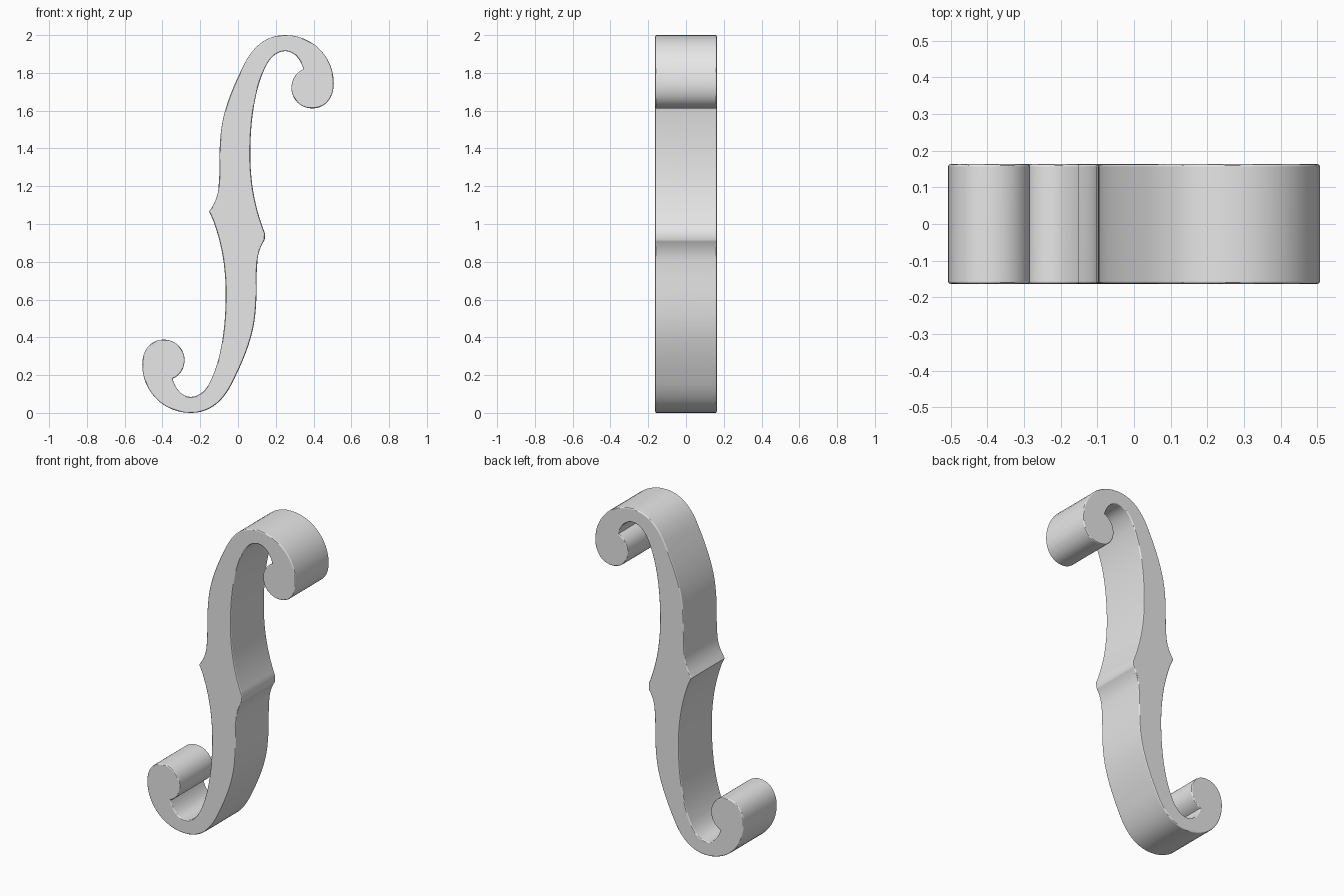
import bpy
import bmesh
from mathutils import Vector
from mathutils.geometry import interpolate_bezier

HALF_DEPTH = 0.163
STEPS = 13

if "Cube" in bpy.data.objects:
    bpy.data.objects.remove(bpy.data.objects["Cube"], do_unlink=True)

# Upper half of the scroll outline: first point, then (handle, handle, end) per curve
START = (-.153, 1.065)
CURVES = [
    ((-.13, 1.1), (-.104, 1.14), (-.102, 1.21)),   # left point to stem
    ((-.095, 1.28), (-.102, 1.37), (-.093, 1.46)),
    ((-.085, 1.58), (-.04, 1.7), (.02, 1.82)),     # outer stem
    ((.07, 1.93), (.14, 2), (.25, 2)),             # crown
    ((.4, 2), (.507, 1.88), (.507, 1.745)),
    ((.507, 1.665), (.46, 1.612), (.394, 1.612)),  # scroll bulb
    ((.33, 1.612), (.283, 1.66), (.283, 1.72)),
    ((.283, 1.775), (.315, 1.805), (.347, 1.82)),  # notch
    ((.33, 1.87), (.3, 1.915), (.251, 1.915)),     # inner hook
    ((.2, 1.915), (.165, 1.875), (.14, 1.82)),
    ((.085, 1.7), (.065, 1.53), (.065, 1.37)),     # inner stem
    ((.065, 1.19), (.1, 1.06), (.143, .95)),       # right point
]


def half_outline():
    """Sample the upper half of the outline as 2D points."""
    points = [Vector(START)]
    for handle_a, handle_b, end in CURVES:
        samples = interpolate_bezier(points[-1], Vector(handle_a),
                                     Vector(handle_b), Vector(end), STEPS)
        points.extend(Vector((s[0], s[1])) for s in samples[1:])
    return points


def half_turn(point):
    """Rotate a point half a turn about the middle of the stem."""
    return Vector((-point.x, 2 - point.y))


def make_material(name, colour):
    material = bpy.data.materials.new(name)
    material.use_nodes = True
    material.diffuse_color = colour
    shader = next(n for n in material.node_tree.nodes if n.type == "BSDF_PRINCIPLED")
    shader.inputs["Base Color"].default_value = colour
    return material


# The right point is slightly blunted, the left one stays sharp
upper = half_outline()
lower = [half_turn(p) for p in upper[2:-1]]
outline = upper + lower

# Fill the outline and extrude it through the depth
bm = bmesh.new()
front = bm.faces.new([bm.verts.new((p.x, -HALF_DEPTH, p.y)) for p in outline])
extruded = bmesh.ops.extrude_face_region(bm, geom=[front], use_keep_orig=True)
back_verts = [item for item in extruded["geom"] if isinstance(item, bmesh.types.BMVert)]
bmesh.ops.translate(bm, verts=back_verts, vec=(0, 2 * HALF_DEPTH, 0))
bmesh.ops.recalc_face_normals(bm, faces=bm.faces)

# Soften the front and back rims
rims = [e for e in bm.edges if abs(e.verts[0].co.y - e.verts[1].co.y) < HALF_DEPTH]
bmesh.ops.bevel(bm, geom=rims, offset=0.007, segments=3, profile=0.5,
                affect="EDGES", clamp_overlap=True)

mesh = bpy.data.meshes.new("scroll_bracket")
bm.to_mesh(mesh)
bm.free()
mesh.materials.append(make_material("light grey", (0.8, 0.8, 0.8, 1)))

bracket = bpy.data.objects.new("scroll_bracket", mesh)
bpy.context.collection.objects.link(bracket)
bpy.ops.object.select_all(action="DESELECT")
bracket.select_set(True)
bpy.context.view_layer.objects.active = bracket
bpy.ops.object.shade_smooth_by_angle()

# Keep the large flat caps evenly shaded
weighted = bracket.modifiers.new("flat_caps", "WEIGHTED_NORMAL")
weighted.keep_sharp = True
